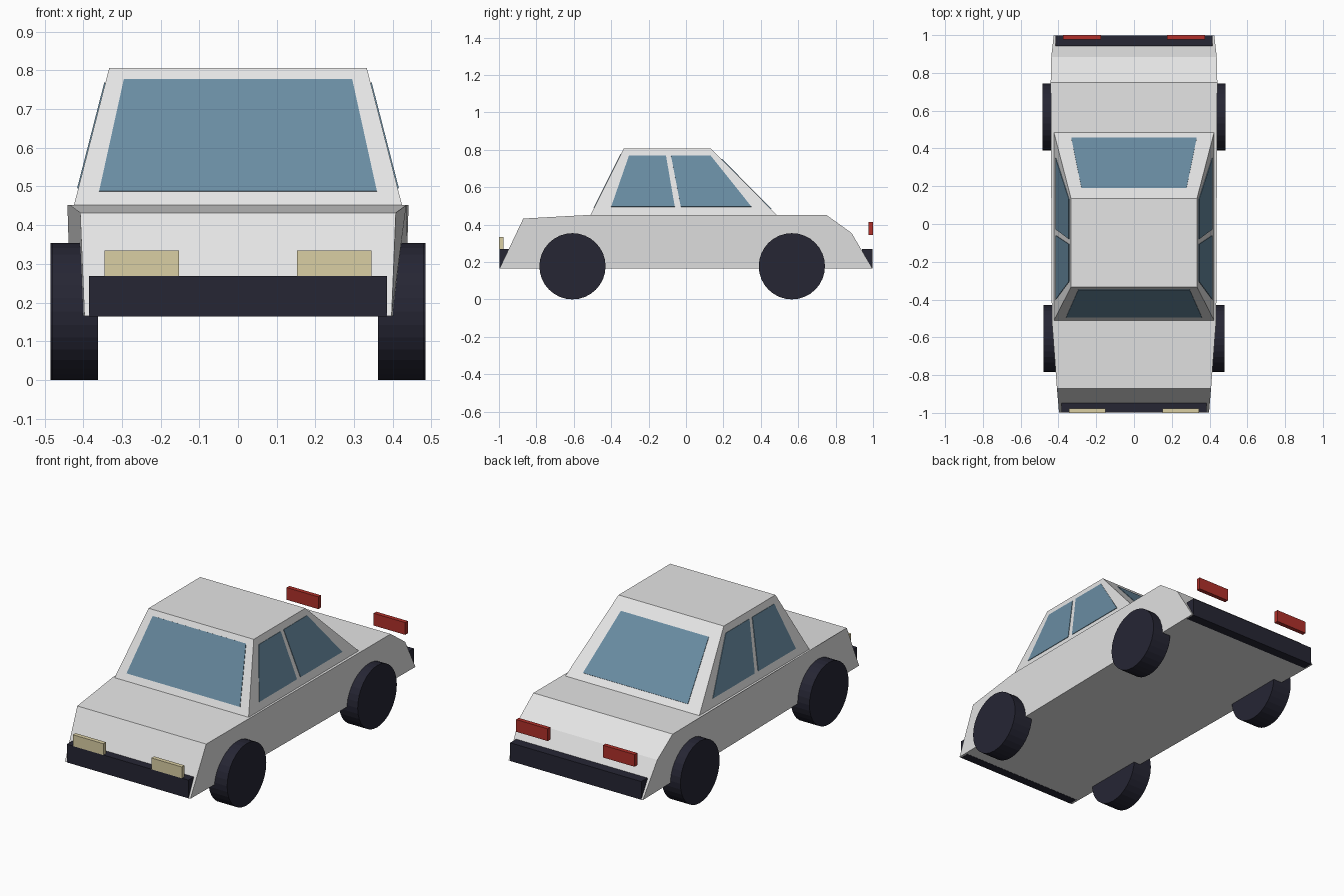
import bpy, bmesh
from mathutils import Vector, Matrix
from math import pi

if "Cube" in bpy.data.objects:
    bpy.data.objects.remove(bpy.data.objects["Cube"])


def material(name, rgb):
    m = bpy.data.materials.new(name)
    m.diffuse_color = (*rgb, 1)
    m.use_nodes = True
    m.node_tree.nodes["Principled BSDF"].inputs["Base Color"].default_value = m.diffuse_color
    return m


PAINT = material("pale grey paint", (0.78, 0.78, 0.78))
GLASS = material("blue glass", (0.141, 0.262, 0.361))
RUBBER = material("dark rubber", (0.019, 0.019, 0.034))
LAMP = material("cream lamp", (0.70, 0.62, 0.37))
RED = material("red lamp", (0.44, 0.03, 0.023))


def finish(bm, name, mat):
    bmesh.ops.recalc_face_normals(bm, faces=bm.faces)
    me = bpy.data.meshes.new(name)
    bm.to_mesh(me)
    bm.free()
    me.materials.append(mat)
    ob = bpy.data.objects.new(name, me)
    bpy.context.collection.objects.link(ob)
    return ob


def bridge(name, mat, ring_a, ring_b):
    """Closed solid between two matching outlines."""
    bm = bmesh.new()
    a = [bm.verts.new(p) for p in ring_a]
    b = [bm.verts.new(p) for p in ring_b]
    bm.faces.new(a)
    bm.faces.new(b[::-1])
    for i in range(len(a)):
        j = (i + 1) % len(a)
        bm.faces.new((a[i], b[i], b[j], a[j]))
    return finish(bm, name, mat)


def box(name, mat, x, y, z):
    ring = [(x[0], y[0]), (x[1], y[0]), (x[1], y[1]), (x[0], y[1])]
    return bridge(name, mat, [(*p, z[0]) for p in ring], [(*p, z[1]) for p in ring])


def pane(name, pts):
    """Thin glass plate lying on a cabin face."""
    pts = [Vector(p) for p in pts]
    n = (pts[1] - pts[0]).cross(pts[2] - pts[0]).normalized() * 0.003
    return bridge(name, GLASS, [p - n for p in pts], [p + n for p in pts])


def wheel(name, x0, x1, y):
    bm = bmesh.new()
    r = 0.177
    bmesh.ops.create_cone(bm, cap_ends=True, segments=32, radius1=r, radius2=r, depth=x1 - x0,
                          matrix=Matrix.Translation(((x0 + x1) / 2, y, r)) @ Matrix.Rotation(pi / 2, 4, 'Y'))
    return finish(bm, name, RUBBER)


# Lower body: side outline as (y, z, half width)
outline = [(-0.997, 0.165, 0.397), (-0.87, 0.432, 0.408), (-0.51, 0.452, 0.435),
           (0.75, 0.452, 0.441), (0.885, 0.355, 0.438), (0.997, 0.165, 0.425)]
bridge("body", PAINT, [(-w, y, z) for y, z, w in outline], [(w, y, z) for y, z, w in outline])

# Cabin: tapered block, ends slope differently
Z0, Z1, W0, W1 = 0.452, 0.806, 0.424, 0.333
FRONT, BACK = (-0.51, -0.333), (0.485, 0.134)


def rect(w, y0, y1, z):
    return [(-w, y0, z), (w, y0, z), (w, y1, z), (-w, y1, z)]


bridge("cabin", PAINT, rect(W0, FRONT[0], BACK[0], Z0), rect(W1, FRONT[1], BACK[1], Z1))


def slope(ends, z):
    return ends[0] + (ends[1] - ends[0]) * (z - Z0) / (Z1 - Z0)


# Windscreen and rear window
for name, ends, low, high in (("windscreen", FRONT, (0.359, 0.487), (0.295, 0.777)),
                              ("rear_window", BACK, (0.332, 0.482), (0.278, 0.75))):
    pane(name, [(s * w, slope(ends, z), z) for s, (w, z) in
                ((-1, low), (1, low), (1, high), (-1, high))])

for side, s in (("left", -1), ("right", 1)):
    # Side windows, split by a slanted pillar: y at bottom then top
    for part, ys in (("front", (-0.40, -0.06, -0.107, -0.305)),
                     ("back", (-0.028, 0.35, 0.132, -0.08))):
        zs = (0.495, 0.495, 0.768, 0.768)
        pane(f"{side}_{part}_side_window",
             [(s * slope((W0, W1), z), y, z) for y, z in zip(ys, zs)])
    # Wheels
    for part, inner, outer, y in (("front", 0.362, 0.48, -0.607), ("back", 0.366, 0.485, 0.566)):
        x0, x1 = sorted((s * inner, s * outer))
        wheel(f"{side}_{part}_wheel", x0, x1, y)
    # Lamps
    box(f"{side}_headlight", LAMP, sorted((s * 0.152, s * 0.345)), (-1.0, -0.976), (0.269, 0.334))
    box(f"{side}_tail_light", RED, sorted((s * 0.175, s * 0.375)), (0.976, 1.0), (0.343, 0.413))

# Bumpers
box("front_bumper", RUBBER, (-0.385, 0.385), (-0.997, -0.945), (0.164, 0.268))
box("rear_bumper", RUBBER, (-0.415, 0.415), (0.942, 0.997), (0.164, 0.268))
